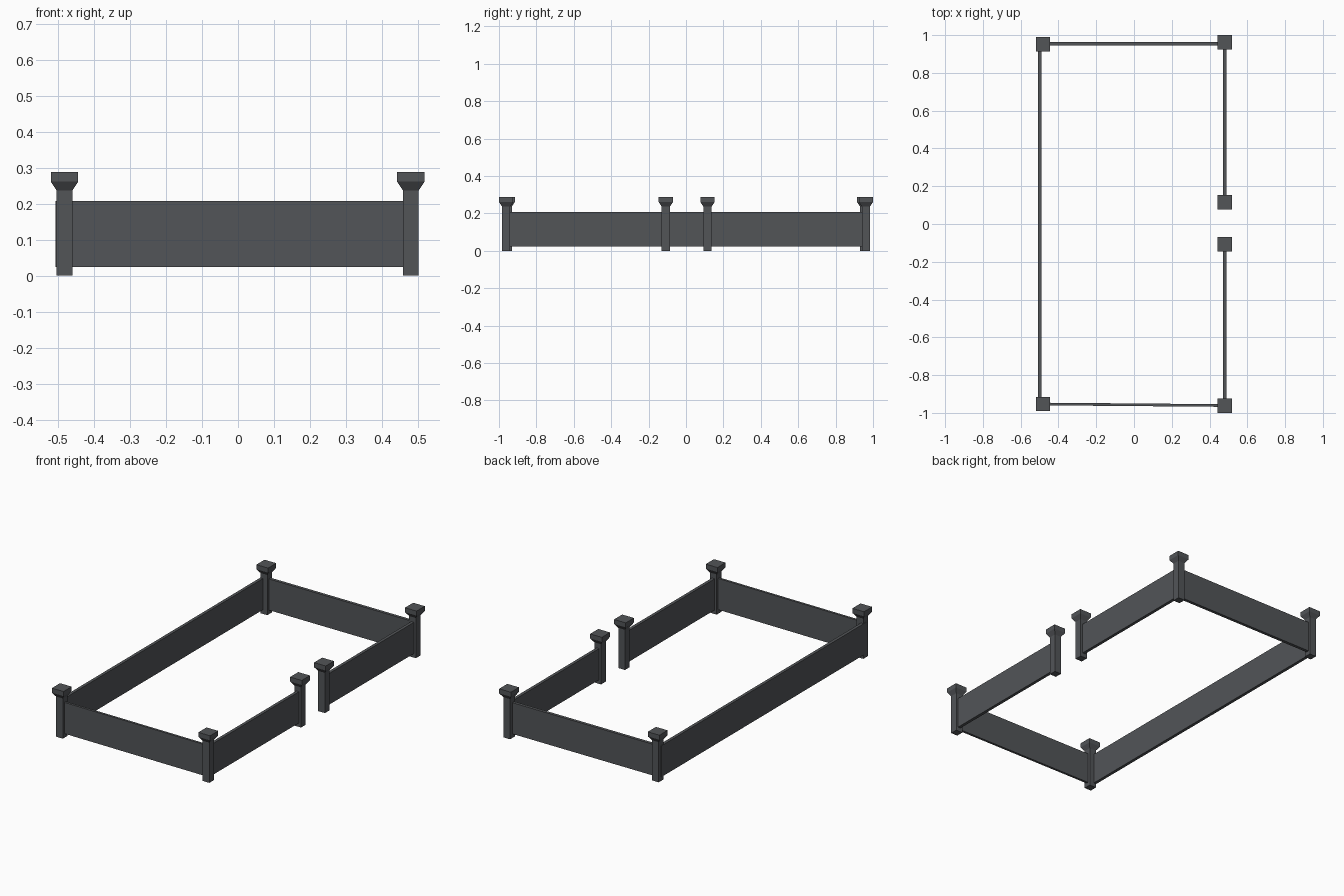
import bpy, bmesh, math
from mathutils import Matrix, Vector

if "Cube" in bpy.data.objects:
    bpy.data.objects.remove(bpy.data.objects["Cube"])

mat = bpy.data.materials.new("charcoal grey")
mat.diffuse_color = (0.085, 0.09, 0.097, 1)
mat.use_nodes = True
mat.node_tree.nodes["Principled BSDF"].inputs["Base Color"].default_value = mat.diffuse_color


def finish(name, bm):
    bmesh.ops.recalc_face_normals(bm, faces=bm.faces)
    me = bpy.data.meshes.new(name)
    bm.to_mesh(me)
    bm.free()
    me.materials.append(mat)
    ob = bpy.data.objects.new(name, me)
    bpy.context.collection.objects.link(ob)


# Square post lofted from (half width, height), flaring into a flat cap
def post(name, x, y):
    bm = bmesh.new()
    profile = [(0.022, 0), (0.022, 0.237), (0.038, 0.261), (0.038, 0.288)]
    rings = [[bm.verts.new((x + sx * h, y + sy * h, z))
              for sx, sy in ((-1, -1), (1, -1), (1, 1), (-1, 1))]
             for h, z in profile]
    for a, b in zip(rings, rings[1:]):
        for i in range(4):
            j = (i + 1) % 4
            bm.faces.new((a[i], a[j], b[j], b[i]))
    bm.faces.new(rings[0])
    bm.faces.new(rings[-1])
    finish(name, bm)


# Flat wall panel running between two ground points
def panel(name, a, b, thick=0.018, z0=0.024, z1=0.208):
    a, b = Vector(a), Vector(b)
    d, mid = b - a, (a + b) / 2
    bm = bmesh.new()
    bmesh.ops.create_cube(bm, size=1, matrix=(
        Matrix.Translation((mid.x, mid.y, (z0 + z1) / 2))
        @ Matrix.Rotation(math.atan2(d.y, d.x), 4, 'Z')
        @ Matrix.Diagonal((d.length, thick, z1 - z0, 1))))
    finish(name, bm)


# Corner posts and gate posts
for name, x, y in (("front_left_post", -0.482, -0.953), ("front_right_post", 0.48, -0.962),
                   ("gate_front_post", 0.48, -0.108), ("gate_back_post", 0.48, 0.115),
                   ("back_right_post", 0.48, 0.962), ("back_left_post", -0.482, 0.952)):
    post(name, x, y)

# Walls, with a gap on the right for the gate
panel("left_wall", (-0.498, -0.953), (-0.498, 0.953))
panel("back_wall", (-0.482, 0.954), (0.48, 0.954))
panel("front_wall", (-0.482, -0.953), (0.48, -0.961), 0.014)
panel("right_front_wall", (0.48, -0.962), (0.48, -0.108))
panel("right_back_wall", (0.48, 0.115), (0.48, 0.962))
